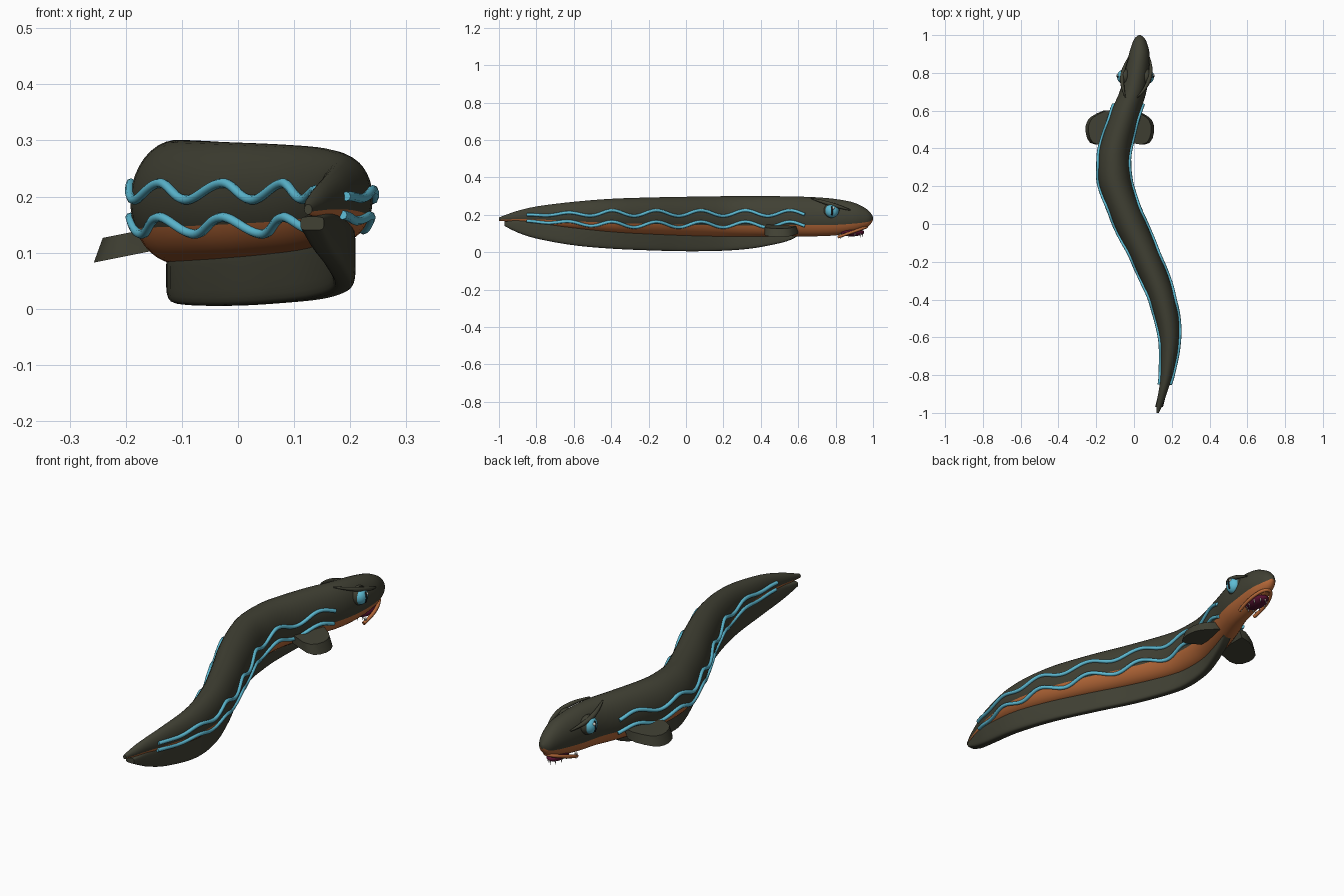
import bpy, bmesh, math
from mathutils import Vector

if "Cube" in bpy.data.objects:
    bpy.data.objects.remove(bpy.data.objects["Cube"])


def mat(name, r, g, b):
    m = bpy.data.materials.new(name)
    m.diffuse_color = (r, g, b, 1)
    m.use_nodes = True
    m.node_tree.nodes["Principled BSDF"].inputs["Base Color"].default_value = m.diffuse_color
    return m


SKIN = mat("dark olive", .052, .052, .034)
BELLY = mat("orange", .47, .14, .04)
GLOW = mat("cyan", .11, .50, .66)
MAW = mat("maroon", .09, .006, .03)
TOOTH = mat("ivory", .65, .62, .55)
PUPIL = mat("black", .01, .01, .012)

# Body profile: y, centre x, half width, bottom z, top z
PROFILE = [
    (-1.0, .125, .007, .168, .186), (-.95, .137, .018, .164, .205),
    (-.9, .150, .022, .159, .222), (-.8, .173, .032, .148, .245),
    (-.6, .188, .052, .124, .270), (-.4, .150, .069, .105, .286),
    (-.2, .072, .080, .094, .293), (0, -.020, .087, .086, .297),
    (.2, -.096, .086, .081, .300), (.3, -.107, .085, .080, .301),
    (.4, -.100, .082, .081, .301), (.6, -.042, .078, .083, .298),
    (.7, -.005, .071, .085, .294), (.8, .014, .066, .090, .285),
    (.9, .028, .055, .108, .265), (.96, .030, .038, .130, .235),
    (.985, .030, .025, .147, .213), (1.0, .030, .006, .172, .190)]
# Belly fin: y, bottom z, top z
FIN = [(-.97, .140, .164), (-.9, .105, .172), (-.8, .073, .168), (-.6, .037, .145),
       (-.4, .019, .128), (-.2, .010, .115), (0, .005, .108), (.2, .008, .103),
       (.35, .020, .102), (.5, .048, .100), (.56, .066, .098), (.6, .088, .096)]


def sample(table, y):
    """Smooth interpolation of table columns at y."""
    y = min(max(y, table[0][0]), table[-1][0])
    i = max(k for k in range(len(table) - 1) if table[k][0] <= y)
    p, q = table[i], table[i + 1]
    a, b = table[max(i - 1, 0)], table[min(i + 2, len(table) - 1)]
    d = q[0] - p[0]
    t = (y - p[0]) / d
    out = []
    for c in range(1, len(p)):
        m0 = (q[c] - a[c]) / (q[0] - a[0]) * d
        m1 = (b[c] - p[c]) / (b[0] - p[0]) * d
        out.append((2*t**3 - 3*t*t + 1) * p[c] + (t**3 - 2*t*t + t) * m0
                   + (3*t*t - 2*t**3) * q[c] + (t**3 - t*t) * m1)
    return out


def skin_point(y, z, side, lift=0.0):
    """Point on the flank of the body at a given y and height."""
    c, w, lo, hi = sample(PROFILE, y)
    s = (z - (lo + hi) / 2) / ((hi - lo) / 2)
    return Vector((c + side * (w * math.sqrt(max(0, 1 - s * s)) + lift), y, z))


def finish(name, bm, mats, angle=40):
    bmesh.ops.recalc_face_normals(bm, faces=bm.faces)
    me = bpy.data.meshes.new(name)
    bm.to_mesh(me)
    bm.free()
    ob = bpy.data.objects.new(name, me)
    bpy.context.collection.objects.link(ob)
    for m in mats:
        me.materials.append(m)
    bpy.ops.object.select_all(action='DESELECT')
    ob.select_set(True)
    bpy.context.view_layer.objects.active = ob
    bpy.ops.object.shade_smooth_by_angle(angle=math.radians(angle))
    return ob


def loft(name, rings, mats, rule=lambda k: 0):
    """Join rings of points; rule gives the material for each strip."""
    bm = bmesh.new()
    vs = [[bm.verts.new(p) for p in r] for r in rings]
    n = len(vs[0])
    for a, b in zip(vs, vs[1:]):
        for k in range(n):
            f = bm.faces.new((a[k], a[(k+1) % n], b[(k+1) % n], b[k]))
            f.material_index = rule(k)
    bm.faces.new(vs[0])
    bm.faces.new(vs[-1])
    return finish(name, bm, mats)


def tube(name, pts, radius, material, taper=None):
    cu = bpy.data.curves.new(name, 'CURVE')
    cu.dimensions = '3D'
    cu.bevel_depth = radius
    cu.bevel_resolution = 2
    cu.use_fill_caps = True
    sp = cu.splines.new('POLY')
    sp.points.add(len(pts) - 1)
    for i, p in enumerate(pts):
        sp.points[i].co = (*p, 1)
        sp.points[i].radius = taper[i] if taper else 1
    sp.use_smooth = True
    cu.materials.append(material)
    ob = bpy.data.objects.new(name, cu)
    bpy.context.collection.objects.link(ob)


def ball(name, loc, scale, material):
    bm = bmesh.new()
    bmesh.ops.create_uvsphere(bm, u_segments=24, v_segments=14, radius=1)
    for v in bm.verts:
        v.co = Vector(loc) + Vector(a * b for a, b in zip(v.co, scale))
    return finish(name, bm, [material])


def tooth(name, base, length, radius):
    bm = bmesh.new()
    bmesh.ops.create_cone(bm, cap_ends=True, segments=8, radius1=0,
                          radius2=radius, depth=length)
    bmesh.ops.translate(bm, verts=bm.verts, vec=Vector(base) - Vector((0, 0, length / 2)))
    finish(name, bm, [TOOTH])


# Body with orange underside
ys = [-1 + i * .04 for i in range(48)] + [.91, .93, .95, .965, .975, .985, .992, .997, 1]
rings = []
for y in ys:
    c, w, lo, hi = sample(PROFILE, y)
    ang = [math.radians(5 + 10 * k) for k in range(36)]
    rings.append([(c + w * math.cos(a), y, (lo + hi) / 2 + (hi - lo) / 2 * math.sin(a))
                  for a in ang])
loft("body", rings, [SKIN, BELLY], lambda k: 1 if 20 <= k < 33 else 0)

# Long belly fin
rings = []
for i in range(50):
    y = -.97 + i * 1.57 / 49
    lo, hi = sample(FIN, y)
    c = sample(PROFILE, y)[0]
    ring = []
    for k in range(20):
        a = math.radians(9 + 18 * k)
        ca, sa = math.cos(a), math.sin(a)
        ring.append((c + .021 * math.copysign(abs(ca) ** .45, ca), y,
                     (lo + hi) / 2 + (hi - lo) / 2 * math.copysign(abs(sa) ** .45, sa)))
    rings.append(ring)
loft("belly_fin", rings, [SKIN])

OUTLINE = [(.04, .60), (.08, .60), (.115, .585), (.145, .567), (.163, .548), (.173, .52),
           (.174, .49), (.166, .455), (.150, .43), (.12, .42), (.04, .435)]
for side, tag in ((-1, "left"), (1, "right")):
    # Side fin slab, drooping outwards
    fin = [[(-.075 + side * (d - s * .008), y, .139 - .2 * d + s * .022) for d, y in OUTLINE]
           for s in (-1, 1)]
    loft(tag + "_side_fin", fin, [SKIN])

    # Two wavy glowing stripes
    for row in ("upper", "lower"):
        pts = []
        for i in range(121):
            y = -.85 + i * 1.485 / 120
            f = min(1, (y + .9) / .5)
            mid = .198 + .011 * f if row == "upper" else .168 - .02 * f
            z = mid + .015 * f * math.cos(2 * math.pi * (y - .08) / .238)
            pts.append(skin_point(y, z, side, .003))
        tube(f"{tag}_{row}_stripe", pts, .0085, GLOW)

    # Eye with socket, slit pupil and highlight
    ex, ey, ez = .008 + side * .068, .78, .222
    ball(tag + "_eye_socket", (ex - side * .012, ey, ez), (.03, .044, .043), SKIN)
    ball(tag + "_eye", (ex, ey, ez), (.030, .036, .037), GLOW)
    ball(tag + "_pupil", (ex + side * .024, ey, ez), (.008, .007, .026), PUPIL)
    ball(tag + "_highlight", (ex + side * .026, ey + .008, ez + .014), (.007, .006, .007), TOOTH)

    # Angry brow ridge
    brow = [skin_point(.67 + .21 * t, .288 - .063 * t, side, .004 + .02 * math.sin(math.pi * t))
            for t in [i / 12 for i in range(13)]]
    tube(tag + "_brow", brow, .011, SKIN, [.3 + .7 * math.sin(math.pi * i / 12) for i in range(13)])

# Open mouth under the snout with a lip around it
ball("mouth", (.028, .885, .107), (.037, .068, .022), MAW)
lip = []
for i in range(33):
    a = math.pi * (-.15 + 1.3 * i / 32)
    y = .86 + .105 * math.sin(a)
    lip.append((.026 + .046 * math.cos(a), y, .098 + .35 * max(-.06, y - .86)))
tube("lip", lip, .008, BELLY)

# Teeth around the mouth and larger fangs behind
for i in range(10):
    a = 2 * math.pi * (i + .5) / 10
    tooth(f"tooth_{i + 1}", (.028 + .031 * math.cos(a), .885 + .058 * math.sin(a), .104), .026, .005)
for side in (-1, 1):
    tooth("left_fang" if side < 0 else "right_fang", (.024 + side * .044, .825, .10), .03, .007)
